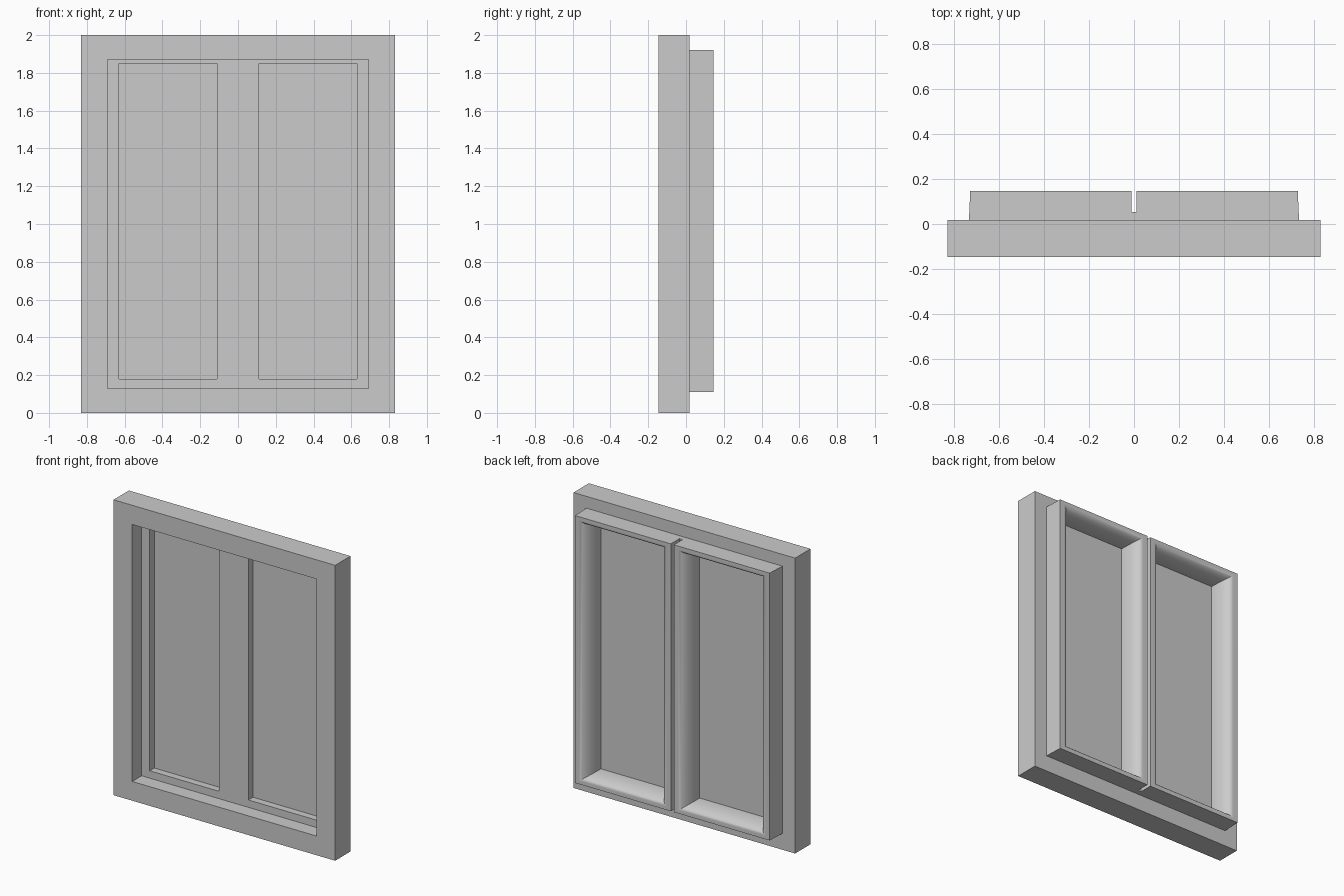
import bpy, bmesh, math

if "Cube" in bpy.data.objects:
    bpy.data.objects.remove(bpy.data.objects["Cube"])


def ring_mesh(name, rings, half=False):
    """Sweep a closed profile round a rectangle; each ring is (x0, x1, z0, z1, y)."""
    bm = bmesh.new()
    loops = []
    for x0, x1, z0, z1, y in rings:
        loops.append([bm.verts.new(p) for p in
                      ((x0, y, z0), (x1, y, z0), (x1, y, z1), (x0, y, z1))])
    for i, a in enumerate(loops):
        b = loops[(i + 1) % len(loops)]
        for k in range(4):
            n = (k + 1) % 4
            bm.faces.new((a[k], a[n], b[n], b[k]))
    if half:  # open the seam on the mirror plane
        seam = [f for f in bm.faces if all(abs(v.co.x) < 1e-5 for v in f.verts)]
        bmesh.ops.delete(bm, geom=seam, context='FACES')
    bmesh.ops.recalc_face_normals(bm, faces=bm.faces)
    return finish(name, bm, half)


def finish(name, bm, mirror):
    me = bpy.data.meshes.new(name)
    bm.to_mesh(me)
    bm.free()
    ob = bpy.data.objects.new(name, me)
    bpy.context.collection.objects.link(ob)
    if mirror:
        ob.modifiers.new("mirror", 'MIRROR').use_axis[0] = True
    return ob


# Fixed outer frame
FRONT, BACK, FRAME_BACK = -0.146, 0.146, 0.018
outer, inner = (-0.83, 0.83, 0, 2), (-0.69, 0.69, 0.13, 1.87)
ring_mesh("outer_frame", [(*outer, FRONT), (*outer, FRAME_BACK),
                          (*inner, FRAME_BACK), (*inner, FRONT)])

# Pair of sashes: joined at the front, split by a groove at the back,
# with a rounded moulding running down to the pane
SASH_FRONT, GLASS, GROOVE = -0.045, 0.003, 0.053
hole = (0.11, 0.63, 0.18, 1.85)
rim = (0.043, 0.70, 0.131, 1.899)
rings = [(*hole, SASH_FRONT),
         (0, 0.738, 0.11, 1.92, SASH_FRONT),
         (0, 0.733, 0.11, 1.92, GROOVE),
         (0.012, 0.733, 0.11, 1.92, GROOVE),
         (0.012, 0.729, 0.11, 1.92, BACK)]
STEPS = 10
for i in range(STEPS + 1):
    t = math.pi / 2 * i / STEPS
    rect = [r + (h - r) * math.sin(t) for r, h in zip(rim, hole)]
    rings.append((*rect, GLASS + (BACK - GLASS) * math.cos(t)))
sash = ring_mesh("window_sashes", rings, half=True)

# Glass panes
bm = bmesh.new()
bmesh.ops.create_cube(bm, size=1)
for v in bm.verts:
    v.co.x = 0.37 + v.co.x * 0.53
    v.co.y = GLASS + 0.004 + v.co.y * 0.006
    v.co.z = 1.015 + v.co.z * 1.68
finish("glass_panes", bm, True)

# Smooth the moulding only, keeping hard edges
bpy.ops.object.select_all(action='DESELECT')
sash.select_set(True)
bpy.context.view_layer.objects.active = sash
bpy.ops.object.shade_smooth_by_angle(angle=math.radians(30))
